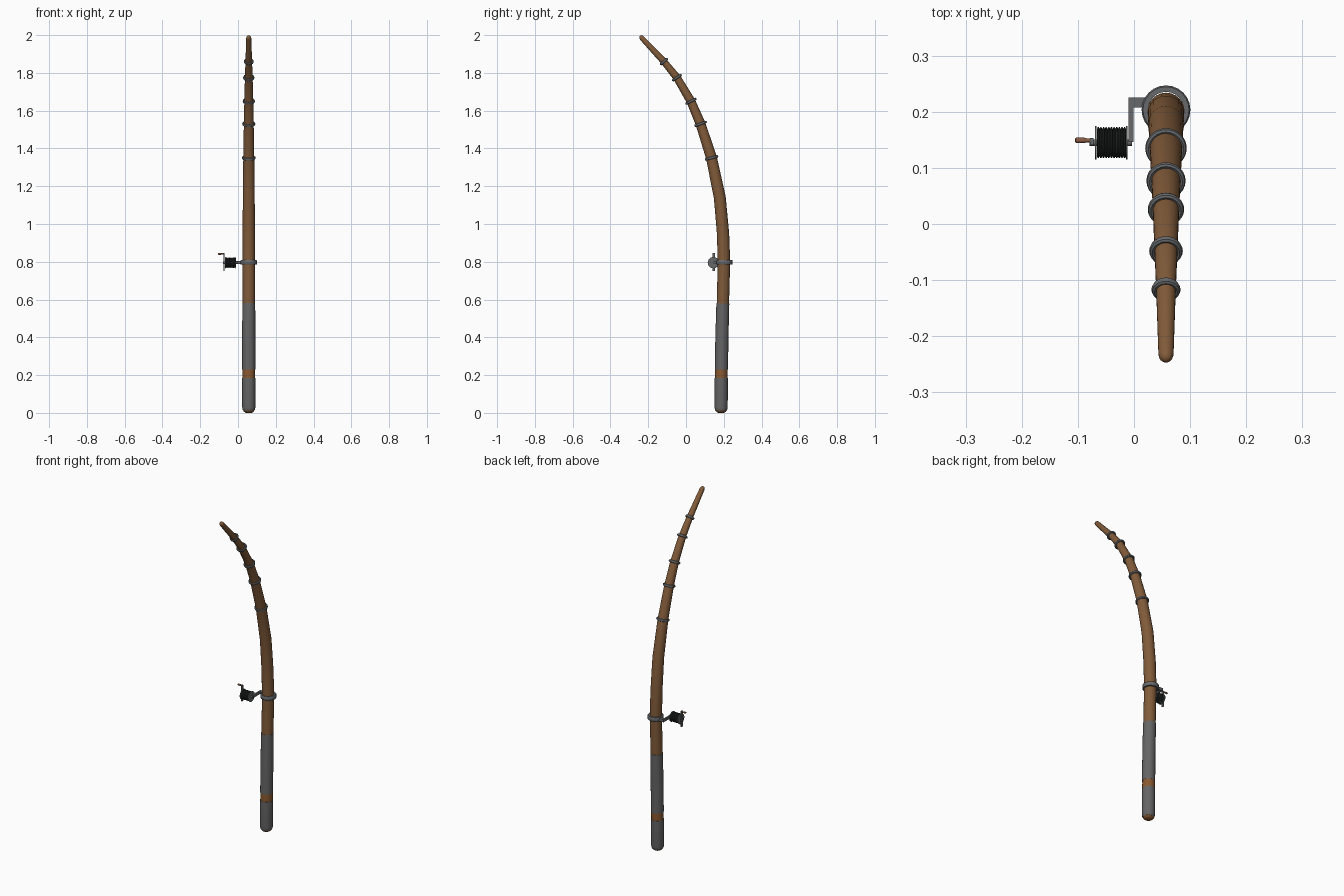
import bpy, bmesh, math
from mathutils import Vector

if "Cube" in bpy.data.objects:
    bpy.data.objects.remove(bpy.data.objects["Cube"])

CX = 0.057  # rod centre line in x


def material(name, rgb):
    m = bpy.data.materials.new(name)
    m.diffuse_color = (*rgb, 1)
    m.use_nodes = True
    m.node_tree.nodes["Principled BSDF"].inputs["Base Color"].default_value = m.diffuse_color
    return m


WOOD = material("brown wood", (0.22, 0.105, 0.042))
RUST = material("orange brown", (0.25, 0.10, 0.03))
TAPE = material("grey tape", (0.13, 0.13, 0.13))
METAL = material("grey metal", (0.135, 0.14, 0.145))
LINE = material("dark line", (0.022, 0.025, 0.025))
KNOB = material("reddish handle", (0.26, 0.11, 0.055))


def finish(name, bm, mat, angle=40):
    bmesh.ops.recalc_face_normals(bm, faces=bm.faces)
    me = bpy.data.meshes.new(name)
    bm.to_mesh(me)
    bm.free()
    ob = bpy.data.objects.new(name, me)
    bpy.context.collection.objects.link(ob)
    me.materials.append(mat)
    bpy.ops.object.select_all(action='DESELECT')
    bpy.context.view_layer.objects.active = ob
    ob.select_set(True)
    bpy.ops.object.shade_smooth_by_angle(angle=math.radians(angle))
    return ob


def loft(name, rings, mat, sides=24, closed=False):
    """Join circles given as (centre, axis, radius)."""
    bm = bmesh.new()
    loops = []
    for c, t, r in rings:
        t = t.normalized()
        u = Vector((0, 1, 0)) if abs(t.x) > 0.9 else Vector((1, 0, 0))
        v = t.cross(u)
        loops.append([bm.verts.new(c + r * (math.cos(a) * u + math.sin(a) * v))
                      for a in (2 * math.pi * i / sides for i in range(sides))])
    pairs = list(zip(loops, loops[1:])) + ([(loops[-1], loops[0])] if closed else [])
    for a, b in pairs:
        for i in range(sides):
            j = (i + 1) % sides
            bm.faces.new((a[i], a[j], b[j], b[i]))
    if not closed:
        bm.faces.new(loops[0])
        bm.faces.new(loops[-1])
    return finish(name, bm, mat)


def sweep(name, pts, mat, sides=24):
    """Tube along (y, z, radius) points in the rod's plane."""
    p = [Vector((CX, y, z)) for y, z, r in pts]
    n = len(p) - 1
    return loft(name, [(p[i], p[min(i + 1, n)] - p[max(i - 1, 0)], pts[i][2])
                       for i in range(n + 1)], mat, sides)


def lathe_x(name, profile, y, z, mat, sides=24):
    return loft(name, [(Vector((x, y, z)), Vector((1, 0, 0)), r) for x, r in profile], mat, sides)


def box(name, lo, hi, mat):
    bm = bmesh.new()
    bmesh.ops.create_cube(bm, size=1)
    for v in bm.verts:
        v.co = Vector([(l + h) / 2 + c * (h - l) for l, h, c in zip(lo, hi, v.co)])
    return finish(name, bm, mat)


# Bent wooden rod
ROD = [(.195, .57, .0325), (.201, .80, .033), (.196, .95, .0325), (.179, 1.14, .0315),
       (.135, 1.35, .029), (.077, 1.53, .026), (.026, 1.65, .0235), (-.048, 1.775, .0205),
       (-.117, 1.86, .0175), (-.232, 1.983, .0135)]
sweep("rod", ROD + [(-.238, 1.9895, .0115), (-.242, 1.9938, .007), (-.2435, 1.9955, .002)], WOOD)

# Handle core, with the bare end and the bare band between the wraps
sweep("handle_core", [(.186, 0, .015), (.186, .005, .024), (.186, .014, .031),
                      (.186, .03, .0335), (.187, .2, .0335), (.195, .58, .0325)], RUST)
sweep("lower_grip_wrap", [(.186, .012, .0305), (.186, .02, .0335), (.186, .03, .0348),
                          (.187, .185, .0348)], TAPE)
sweep("upper_grip_wrap", [(.1875, .23, .0348), (.190, .4, .0348), (.195, .58, .0342)], TAPE)

# Line guide rings, square to the rod
for i, r in zip(range(4, 9), (.0315, .0295, .027, .0245, .0205)):
    c = Vector((CX, ROD[i][0], ROD[i][1]))
    t = Vector((0, ROD[i + 1][0] - ROD[i - 1][0], ROD[i + 1][1] - ROD[i - 1][1])).normalized()
    sec = [(math.cos(a), math.sin(a)) for a in (k * math.pi / 4 for k in range(8))]
    loft(f"guide_ring_{i - 3}", [(c + t * .007 * s, t, r + .0055 * q) for q, s in sec],
         METAL, closed=True)

# Reel clamp around the rod
up = Vector((0, 0, 1))
band = [(-.012, .032), (-.012, .041), (-.009, .0435), (.009, .0435), (.012, .041), (.012, .032)]
loft("reel_clamp", [(Vector((CX, .2035, .797 + h)), up, r) for h, r in band], METAL, closed=True)

# L-shaped bracket carrying the reel
box("bracket_bar", (-.010, .208, .789), (.025, .225, .805), METAL)
box("bracket_arm", (-.010, .146, .789), (-.001, .225, .805), METAL)

# Spool: end plates, wound line and axle
RY, RZ = .145, .795
for name, x in (("inner_spool_plate", -.013), ("outer_spool_plate", -.068)):
    lathe_x(name, [(x - .0015, .030), (x + .0015, .030)], RY, RZ, METAL)
wound = []
for k in range(11):
    x = -.066 + k * .0047
    wound += [(x, .0245), (x + .0014, .0275), (x + .0033, .0275)]
lathe_x("wound_line", wound + [(-.0143, .0245)], RY, RZ, LINE)
lathe_x("spool_axle", [(-.079, .006), (-.004, .006)], RY, RZ, METAL, 12)

# Crank arm and knob
box("crank_arm", (-.078, .1405, .752), (-.072, .1535, .846), METAL)
lathe_x("crank_knob", [(-.105, .003), (-.103, .005), (-.090, .005), (-.083, .0035),
                       (-.074, .0035)], .149, .842, KNOB, 12)
